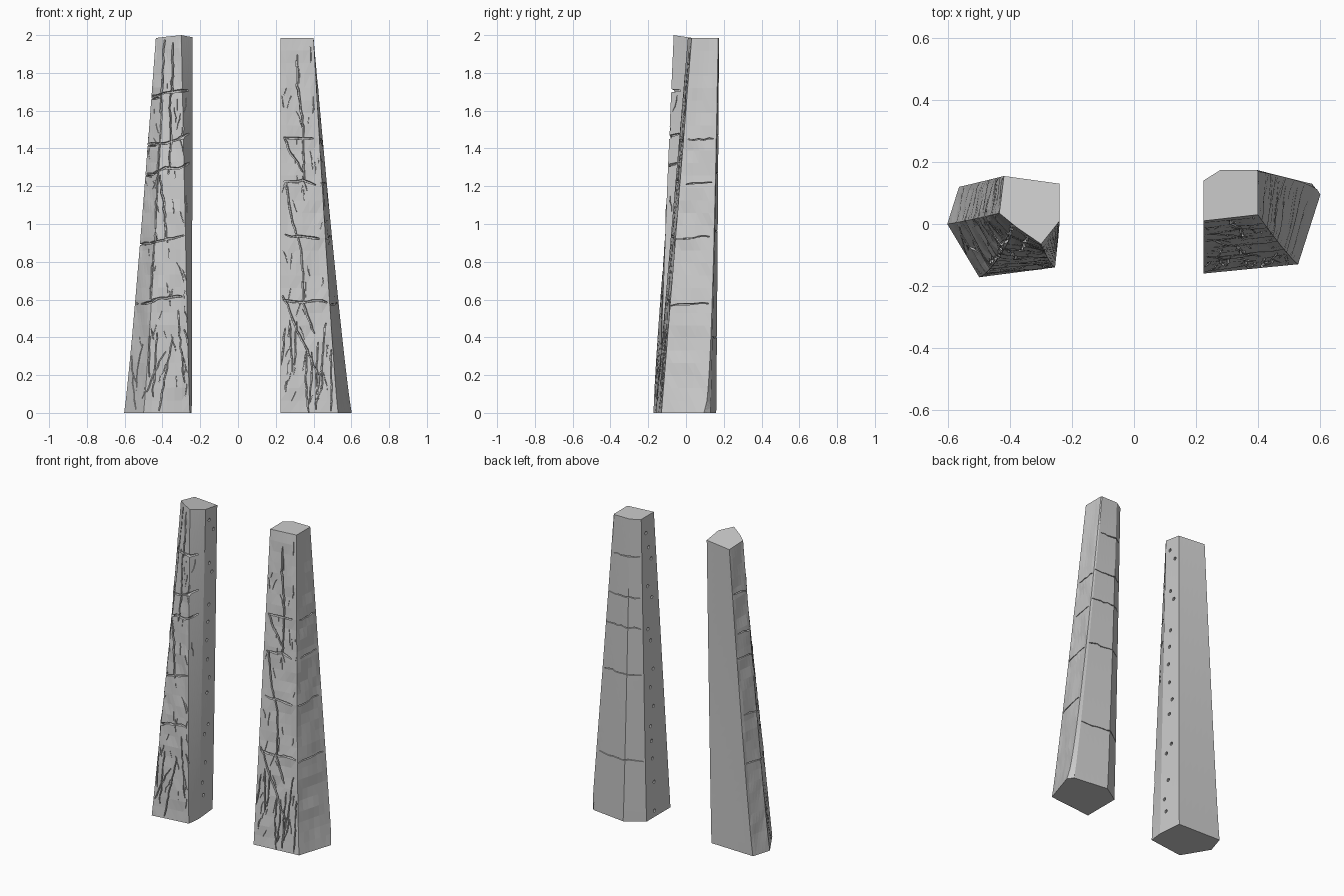
import bpy, bmesh, random
from math import pi
from mathutils import Vector, Matrix, noise
from mathutils.bvhtree import BVHTree

if "Cube" in bpy.data.objects:
    bpy.data.objects.remove(bpy.data.objects["Cube"])

random.seed(4)
rnd = random.uniform
LEVELS, SPLITS = 30, 6


def body_mesh(foot, head, head_z, slope, bulge, rough):
    """Loft a flared stone from foot to head outline; `rough` sides get a hewn surface.
    `bulge` holds one depth curve per corner."""
    n = len(foot)
    bm = bmesh.new()
    rows = []
    for i in range(LEVELS + 1):
        f = i / LEVELS
        ring = [Vector((a[0] + (b[0] - a[0]) * f ** 0.87, a[1] + (b[1] - a[1]) * f ** e,
                        f * (head_z - slope * b[1])))
                for a, b, e in zip(foot, head, bulge)]
        row = []
        for s in range(n):
            edge = ring[(s + 1) % n] - ring[s]
            out = Vector((edge.y, -edge.x, 0)).normalized()
            for k in range(SPLITS):
                p = ring[s] + edge * (k / SPLITS)
                if s in rough and k and 0 < i < LEVELS:
                    p += out * 0.008 * noise.noise(p * 9)
                row.append(bm.verts.new(p))
        rows.append(row)
    m = n * SPLITS
    for a, b in zip(rows, rows[1:]):
        for j in range(m):
            bm.faces.new((a[j], a[(j + 1) % m], b[(j + 1) % m], b[j]))
    bm.faces.new(rows[0][::-1])
    bm.faces.new(rows[-1])
    bmesh.ops.triangulate(bm, faces=bm.faces[:])
    return bm


VIEWS = {  # ray direction for drawing cracks on a side
    'front': Vector((0, 1, 0)), 'back': Vector((0, -1, 0)),
    'right': Vector((-1, 0, 0)), 'left': Vector((1, 0, 0)),
}


def crack(cut, tree, view, pts, w=0.006, d=0.014):
    """Project a jagged line on the stone and add a V-shaped cutter along it."""
    ray = VIEWS[view]
    hits = []
    for i, (a, b) in enumerate(zip(pts, pts[1:] + pts[-1:])):
        a, b = Vector(a), Vector(b)
        steps = max(1, round((b - a).length / 0.03))
        for k in range(steps):
            q = a.lerp(b, k / steps)
            z = q.y + rnd(-1, 1) * 0.005
            q.x += rnd(-1, 1) * 0.004
            start = Vector((q.x, 0, z)) if ray.y else Vector((0, q.x, z))
            loc, nor, _, _ = tree.ray_cast(start - ray * 2, ray)
            if loc and nor.dot(ray) < -0.4:
                hits.append((loc, nor))
    if len(hits) < 2:
        return
    last = None
    for i, (p, nor) in enumerate(hits):
        tan = hits[min(i + 1, len(hits) - 1)][0] - hits[max(i - 1, 0)][0]
        side = tan.cross(nor).normalized()
        ww = w * rnd(0.7, 1.25) * (0.6 if i in (0, len(hits) - 1) else 1)
        low, up = p - nor * d, p + nor * 0.02
        sec = [cut.verts.new(q) for q in (low - side * ww / 2, low + side * ww / 2,
                                          up + side * ww * 1.3, up - side * ww * 1.3)]
        if last:
            for k in range(4):
                cut.faces.new((last[k], last[(k + 1) % 4], sec[(k + 1) % 4], sec[k]))
        else:
            cut.faces.new(sec[::-1])
        last = sec
    cut.faces.new(last)


def across(a, b, z, rise, wave=.015):
    """A wavering course line."""
    return [(a + (b - a) * k / 4, z + rise * k / 4 + rnd(-wave, wave)) for k in range(5)]


def down(span, u, z0, z1, drift, sway):
    """A crack wandering down the front; u is the share of the front's width."""
    n = max(2, round((z0 - z1) / 0.17))
    pts = []
    for k in range(n + 1):
        z = z0 + (z1 - z0) * k / n
        a, b = span(z)
        pts.append((a + (b - a) * (u + drift * k / n + rnd(-sway, sway)), z))
    return pts


def to_object(bm, name):
    bmesh.ops.recalc_face_normals(bm, faces=bm.faces[:])
    me = bpy.data.meshes.new(name)
    bm.to_mesh(me)
    bm.free()
    ob = bpy.data.objects.new(name, me)
    bpy.context.collection.objects.link(ob)
    return ob


def pillar(name, body, span, courses, rise, seams, outer, outer_y, back=()):
    bm = body
    tree = BVHTree.FromBMesh(bm)
    inner_x = min((v.co.x for v in bm.verts), key=abs)
    cut = bmesh.new()
    # courses across the front and round the outer side
    for z in courses:
        a, b = span(z)
        crack(cut, tree, 'front', across(a - .015, b + .02, z, rise), .007)
        level = z + (rise if outer == 'right' else 0)
        crack(cut, tree, outer, across(*outer_y(z), level, .015, .004), .004)
    for z in back:
        crack(cut, tree, 'back', across(.235, .56 - .08 * z, z, 0, .004), .003)
    # long seams, then a fan of cracks at the foot
    for seam in seams:
        crack(cut, tree, 'front', down(span, *seam))
    for k in range(8):
        u, z = (k + .5) / 8, rnd(.3, .55)
        crack(cut, tree, 'front', down(span, u, z, z - rnd(.2, .4), rnd(-.25, .2), .03), .004)
    # fine scratches, denser near the foot
    for _ in range(50):
        z, l = 0.06 + 1.8 * random.random() ** 1.5, rnd(.03, .1)
        x = rnd(*span(z))
        crack(cut, tree, 'front', [(x, z), (x + rnd(-.4, .4) * l, z + l)], .0025, .008)
    # small round sockets down the inner side
    for k in range(15):
        z = .09 + .131 * k + rnd(-.05, .05)
        mat = Matrix.Translation((inner_x * (1.05 - .025 * z), .01 + .03 * z + rnd(-.03, .03), z))
        bmesh.ops.create_cone(cut, cap_ends=True, segments=10, radius1=.011, radius2=.011,
                              depth=.05, matrix=mat @ Matrix.Rotation(pi / 2, 4, 'Y'))
    stone, cutter = to_object(bm, name), to_object(cut, name + "_crack_cutter")
    cutter.hide_render = True
    mod = stone.modifiers.new("cracks", 'BOOLEAN')
    mod.operation, mod.solver, mod.use_self, mod.object = 'DIFFERENCE', 'EXACT', True, cutter
    dg = bpy.context.evaluated_depsgraph_get()
    carved = bpy.data.meshes.new_from_object(stone.evaluated_get(dg))
    stone.modifiers.clear()
    stone.data = carved
    bpy.data.objects.remove(cutter)


# left stone: ridge near the inner edge, head sloping back
left = body_mesh(
    [(-.603, 0), (-.5, -.172), (-.255, -.14), (-.245, -.05), (-.26, .11), (-.565, .12)],
    [(-.435, .035), (-.38, -.01), (-.3, -.065), (-.24, .01), (-.24, .13), (-.42, .155)],
    1.99, .15, [1, 1.25, 1.2, 1, .9, .9], {0, 1, 5})
pillar("left_pillar", left, lambda z: (-.6 + .08 * z, -.25 - .02 * z),
       (.58, .89, 1.25, 1.41, 1.66), .06,
       [(.35, 1.98, .6, -.05, .02), (.6, 1.96, 1.26, 0, .04), (.4, 1.26, .9, .2, .04)],
       'left', lambda z: (-.03, .17))

# right stone: broad flat front, chamfered back corners
right = body_mesh(
    [(.224, -.16), (.53, -.13), (.602, .095), (.575, .13), (.34, .16), (.224, .085)],
    [(.224, .01), (.4, .03), (.4, .17), (.395, .175), (.28, .175), (.224, .14)],
    1.985, 0, [1, 1, .45, .9, .9, .9], {0, 1})
pillar("right_pillar", right, lambda z: (.228, .54 - .065 * z),
       (.6, .95, 1.24, 1.47), -.03,
       [(.5, 1.9, 1.24, 0, .08), (.15, 1.22, .42, .4, .1), (.05, 1.46, 1.28, .45, .02),
        (.05, .62, .2, .6, .03), (.7, .22, .02, -.15, .05)],
       'right', lambda z: (-.16 + .08 * z, .13 + .03 * z), (.4, .96, 1.27, 1.47, 1.74))
